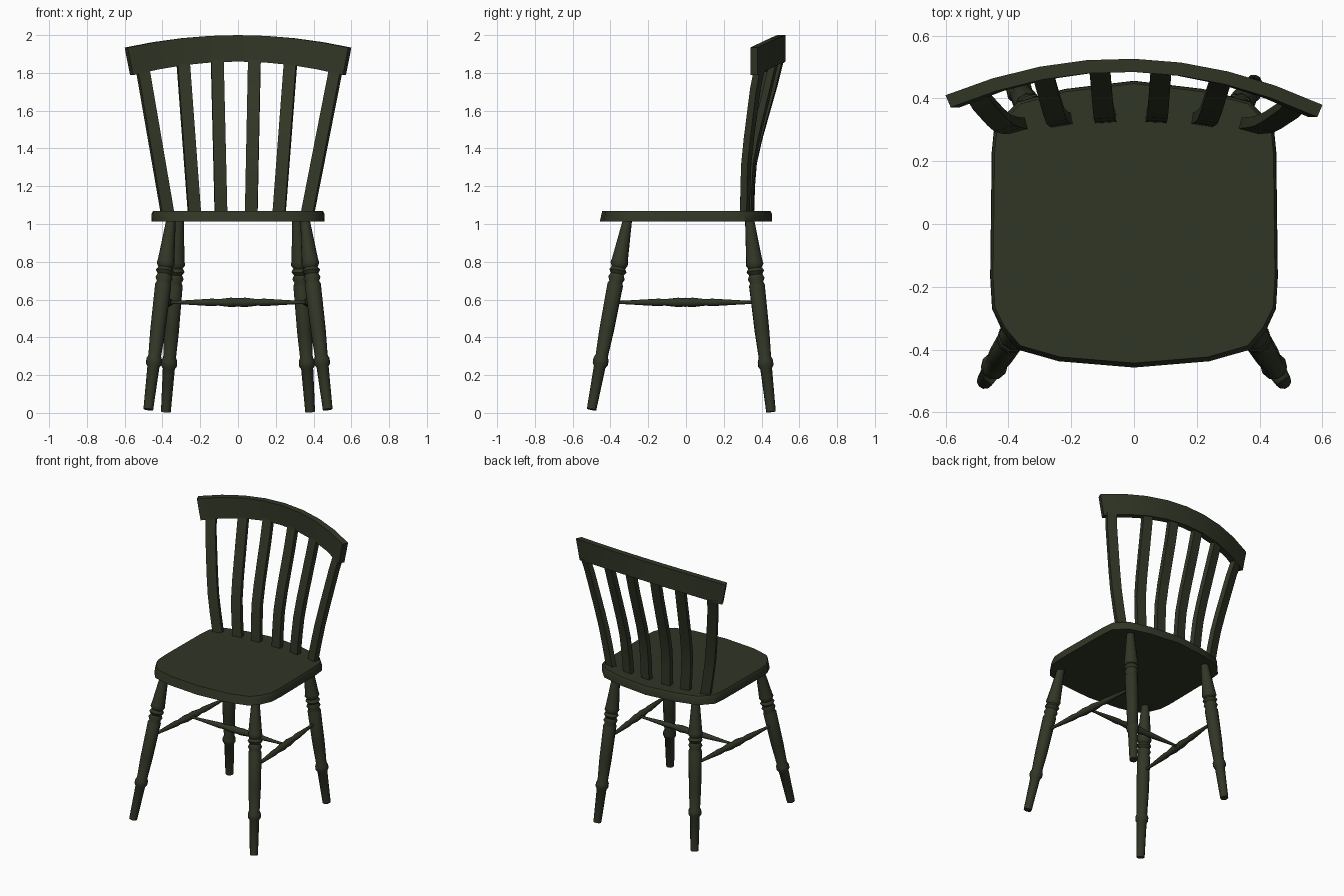
import bpy, bmesh, math
from mathutils import Vector

if "Cube" in bpy.data.objects:
    bpy.data.objects.remove(bpy.data.objects["Cube"])

paint = bpy.data.materials.new("dark olive paint")
paint.diffuse_color = (0.030, 0.037, 0.019, 1)
paint.use_nodes = True
paint.node_tree.nodes["Principled BSDF"].inputs["Base Color"].default_value = paint.diffuse_color


def finish(name, verts, faces, angle=40):
    me = bpy.data.meshes.new(name)
    me.from_pydata([tuple(v) for v in verts], [], faces)
    bm = bmesh.new()
    bm.from_mesh(me)
    bmesh.ops.recalc_face_normals(bm, faces=bm.faces)
    bm.to_mesh(me)
    bm.free()
    me.materials.append(paint)
    ob = bpy.data.objects.new(name, me)
    bpy.context.collection.objects.link(ob)
    bpy.ops.object.select_all(action='DESELECT')
    ob.select_set(True)
    bpy.context.view_layer.objects.active = ob
    bpy.ops.object.shade_smooth_by_angle(angle=math.radians(angle))
    return ob


def loft(name, rings, angle=40):
    """Skin a list of equal-length closed rings and cap both ends."""
    n = len(rings[0])
    verts = [v for r in rings for v in r]
    faces = [(i * n + j, i * n + (j + 1) % n, (i + 1) * n + (j + 1) % n, (i + 1) * n + j)
             for i in range(len(rings) - 1) for j in range(n)]
    last = (len(rings) - 1) * n
    faces += [tuple(range(n)), tuple(range(last, last + n))]
    return finish(name, verts, faces, angle)


def turned(name, a, b, profile, sides=10):
    """Turned part from a to b; profile = (fraction along, radius)."""
    a, b = Vector(a), Vector(b)
    q = (b - a).to_track_quat('Z', 'Y')
    rings = []
    for t, r in profile:
        c = a.lerp(b, t)
        rings.append([c + q @ Vector((r * math.cos(k * math.tau / sides),
                                      r * math.sin(k * math.tau / sides), 0))
                      for k in range(sides)])
    return loft(name, rings, 50)


# Seat: rounded plank, slightly wider at the bottom of the front edge
half = [(0.0, -0.457), (0.24, -0.437), (0.37, -0.40), (0.42, -0.34), (0.452, -0.27), (0.458, -0.17),
        (0.453, 0.23), (0.445, 0.31), (0.37, 0.39), (0.22, 0.43), (0.0, 0.456)]
outline = half + [(-x, y) for x, y in half[-2:0:-1]]


def seat_ring(z, s, front):
    return [Vector((x * s, y * s + (front if y < -0.3 else 0), z)) for x, y in outline]


loft("seat", [seat_ring(1.012, 1.0, 0), seat_ring(1.055, 0.997, 0.009), seat_ring(1.07, 0.98, 0.005)], 35)

# Legs: turned with a foot collar and three rings
leg_profile = [(0, 0.026), (0.225, 0.032), (0.24, 0.042), (0.265, 0.042), (0.285, 0.034),
               (0.42, 0.040), (0.66, 0.043), (0.675, 0.036), (0.695, 0.046), (0.715, 0.036),
               (0.733, 0.048), (0.75, 0.037), (0.768, 0.048), (0.785, 0.045),
               (0.80, 0.043), (1.0, 0.025)]
front_top, front_foot = (0.355, -0.31, 1.02), (0.475, -0.50, 0.018)
back_top, back_foot = (0.312, 0.337, 1.02), (0.382, 0.45, 0.005)


def side(p, s):
    return Vector((p[0] * s, p[1], p[2]))


def at_height(a, b, z):
    a, b = Vector(a), Vector(b)
    return a.lerp(b, (z - a.z) / (b.z - a.z))


# Stretchers: thin spindles swelling to the middle
spindle = [(0, 0.008), (0.1, 0.010), (0.32, 0.020), (0.36, 0.017), (0.45, 0.025),
           (0.5, 0.022), (0.55, 0.025), (0.64, 0.017), (0.68, 0.020), (0.9, 0.010), (1, 0.008)]
mids = []
for s, tag in ((-1, "left"), (1, "right")):
    turned(f"front_leg_{tag}", side(front_foot, s), side(front_top, s), leg_profile)
    turned(f"back_leg_{tag}", side(back_foot, s), side(back_top, s), leg_profile)
    f = side(at_height(front_foot, front_top, 0.585), s)
    b = side(at_height(back_foot, back_top, 0.585), s)
    turned(f"side_stretcher_{tag}", f, b, spindle, 8)
    mids.append((f + b) / 2)
turned("cross_stretcher", mids[0], mids[1], spindle, 8)


# Top rail: curved board, arched above and below
def rail_y(x):
    return 0.505 - 0.37 * x * x - 0.026 * x


rings = []
for i in range(9):
    u = -1 + i / 4
    xb, xt = 0.563 * u, 0.592 * u
    zb, zt = 1.86 - 0.072 * u * u, 2.0 - 0.066 * u * u
    tilt = Vector((0.72 * xt, 1, 0)).normalized() * 0.021
    lo, hi = Vector((xb, rail_y(xt), zb)), Vector((xt, rail_y(xt), zt))
    rings.append([lo - tilt, lo + tilt, hi + tilt, hi - tilt])
loft("top_rail", rings, 30)

# Back slats: S-curved flat bars fanning outwards
curve = [(1.05, 0), (1.2, 0.03), (1.32, 0.09), (1.45, 0.27), (1.6, 0.53), (1.72, 0.74), (1.88, 0.98)]
slats = [(-0.372, -0.515), (-0.23, -0.292), (-0.09, -0.11), (0.07, 0.087), (0.217, 0.28), (0.367, 0.53)]
for k, (x0, x1) in enumerate(slats):
    y0, y1 = 0.342 - 0.22 * x0 * x0, rail_y(x1)
    rings = []
    for z, t in curve:
        if z > 1.8:
            z = 1.88 - 0.26 * x1 * x1
        x = x0 + (x1 - x0) * (z - 1.05) / 0.83
        along = Vector((1, -0.74 * x, 0)).normalized() * 0.033
        out = Vector((-along.y, along.x, 0)).normalized() * 0.018
        c = Vector((x, y0 + (y1 - y0) * t, z))
        rings.append([c - along - out, c + along - out, c + along + out, c - along + out])
    loft(f"back_slat_{k + 1}", rings, 40)
